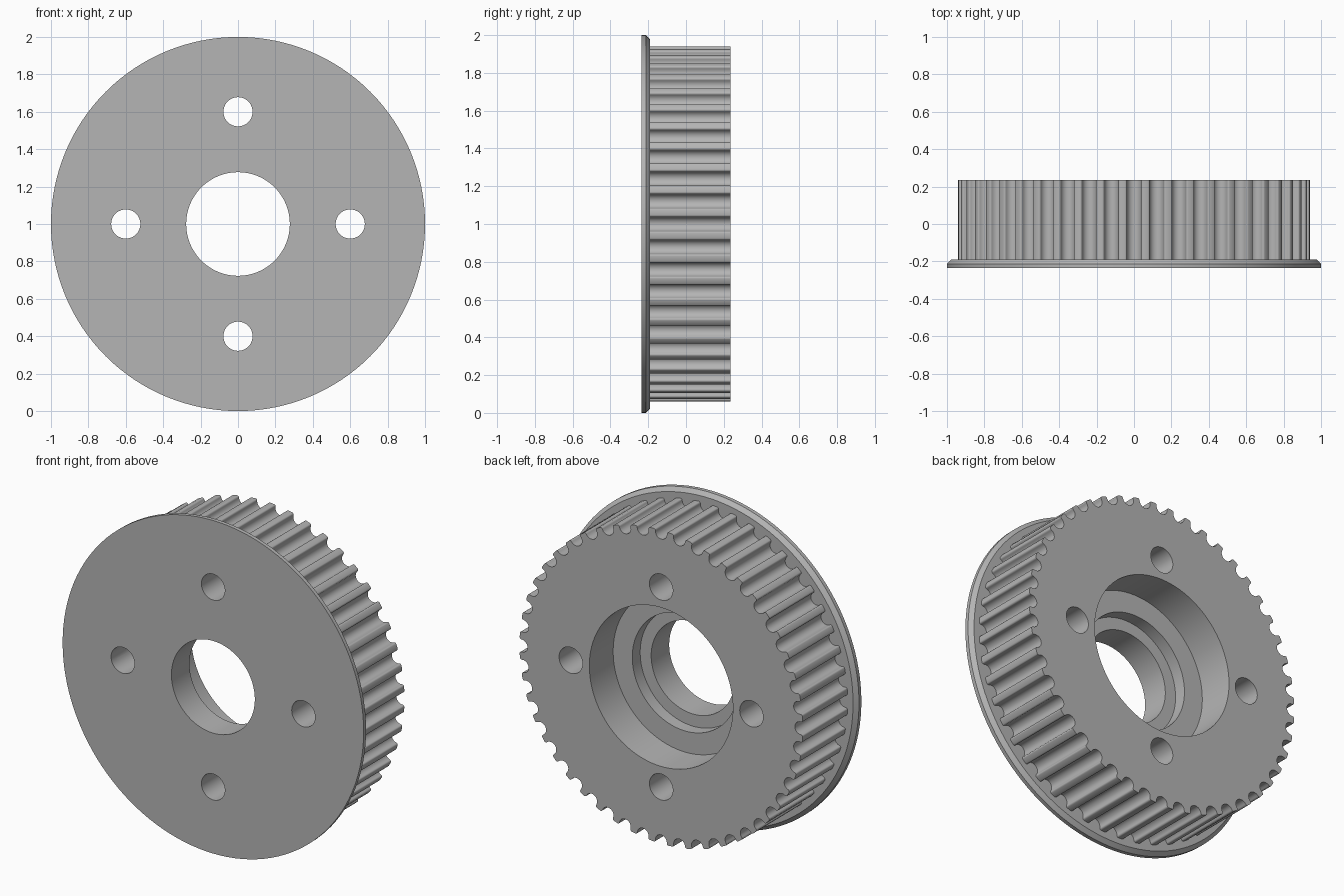
import bpy
import bmesh
from math import sin, cos, pi, radians

TEETH = 48
BACK, FRONT, FLANGE_BACK = 0.236, -0.236, -0.19
TIP_R = 0.94

if "Cube" in bpy.data.objects:
    bpy.data.objects.remove(bpy.data.objects["Cube"], do_unlink=True)

steel = bpy.data.materials.new("plain grey metal")
steel.use_nodes = True
grey = (0.46, 0.46, 0.46, 1)
steel.diffuse_color = grey
steel.node_tree.nodes["Principled BSDF"].inputs["Base Color"].default_value = grey


def circle(r, n=128, cx=0, cz=0):
    return [(cx + r * cos(2 * pi * i / n), cz + r * sin(2 * pi * i / n)) for i in range(n)]


def loft(name, rings):
    """Solid through (y, outline) rings along the axle, capped at both ends."""
    bm = bmesh.new()
    loops = [[bm.verts.new((x, y, z + 1)) for x, z in outline] for y, outline in rings]
    for a, b in zip(loops, loops[1:]):
        for i in range(len(a)):
            j = (i + 1) % len(a)
            bm.faces.new((a[i], a[j], b[j], b[i]))
    bm.faces.new(loops[0])
    bm.faces.new(loops[-1])
    bmesh.ops.recalc_face_normals(bm, faces=bm.faces)
    mesh = bpy.data.meshes.new(name)
    bm.to_mesh(mesh)
    bm.free()
    mesh.materials.append(steel)
    ob = bpy.data.objects.new(name, mesh)
    bpy.context.collection.objects.link(ob)
    return ob


def arc(cx, cy, r, start, end, n):
    angles = [radians(start + (end - start) * i / n) for i in range(n + 1)]
    return [(cx + r * cos(a), cy + r * sin(a)) for a in angles]


def tooth_outline():
    """Round-bottomed grooves with softened tooth corners."""
    r, soft = 0.038, 0.01
    side, height = r + soft, TIP_R - soft
    groove = (arc(side, height, soft, 90, 180, 3)
              + arc(0, TIP_R - 0.014, r, 0, -180, 12)
              + arc(-side, height, soft, 0, 90, 3))
    points = []
    for k in range(TEETH):
        a = -2 * pi * k / TEETH
        points += [(-x * cos(a) - y * sin(a), -x * sin(a) + y * cos(a)) for x, y in groove]
    return points


# Toothed body and chamfered flange
teeth = tooth_outline()
body = loft("toothed_body", [(FLANGE_BACK, teeth), (BACK, teeth)])
flange = loft("flange", [(FRONT, circle(1)), (-0.213, circle(1)), (FLANGE_BACK, circle(0.977))])

# Stepped bore and four bolt holes
steps = [(-0.3, 0.277), (-0.065, 0.277), (-0.065, 0.35),
         (0.01, 0.35), (0.01, 0.477), (0.3, 0.477)]
cutters = [loft("bore_cutter", [(y, circle(r, 96)) for y, r in steps])]
for k in range(4):
    hole = circle(0.078, 40, 0.6 * cos(k * pi / 2), 0.6 * sin(k * pi / 2))
    cutters.append(loft("bolt_hole_cutter", [(-0.3, hole), (0.3, hole)]))

for part in (body, flange):
    for cutter in cutters:
        mod = part.modifiers.new("cut", "BOOLEAN")
        mod.operation = "DIFFERENCE"
        mod.solver = "EXACT"
        mod.object = cutter
    graph = bpy.context.evaluated_depsgraph_get()
    cut_mesh = bpy.data.meshes.new_from_object(part.evaluated_get(graph))
    part.modifiers.clear()
    part.data = cut_mesh

for cutter in cutters:
    bpy.data.objects.remove(cutter, do_unlink=True)

# Smooth round walls, crisp rims
bpy.ops.object.select_all(action="DESELECT")
for part in (body, flange):
    part.select_set(True)
bpy.context.view_layer.objects.active = body
bpy.ops.object.shade_smooth_by_angle(angle=radians(32))
